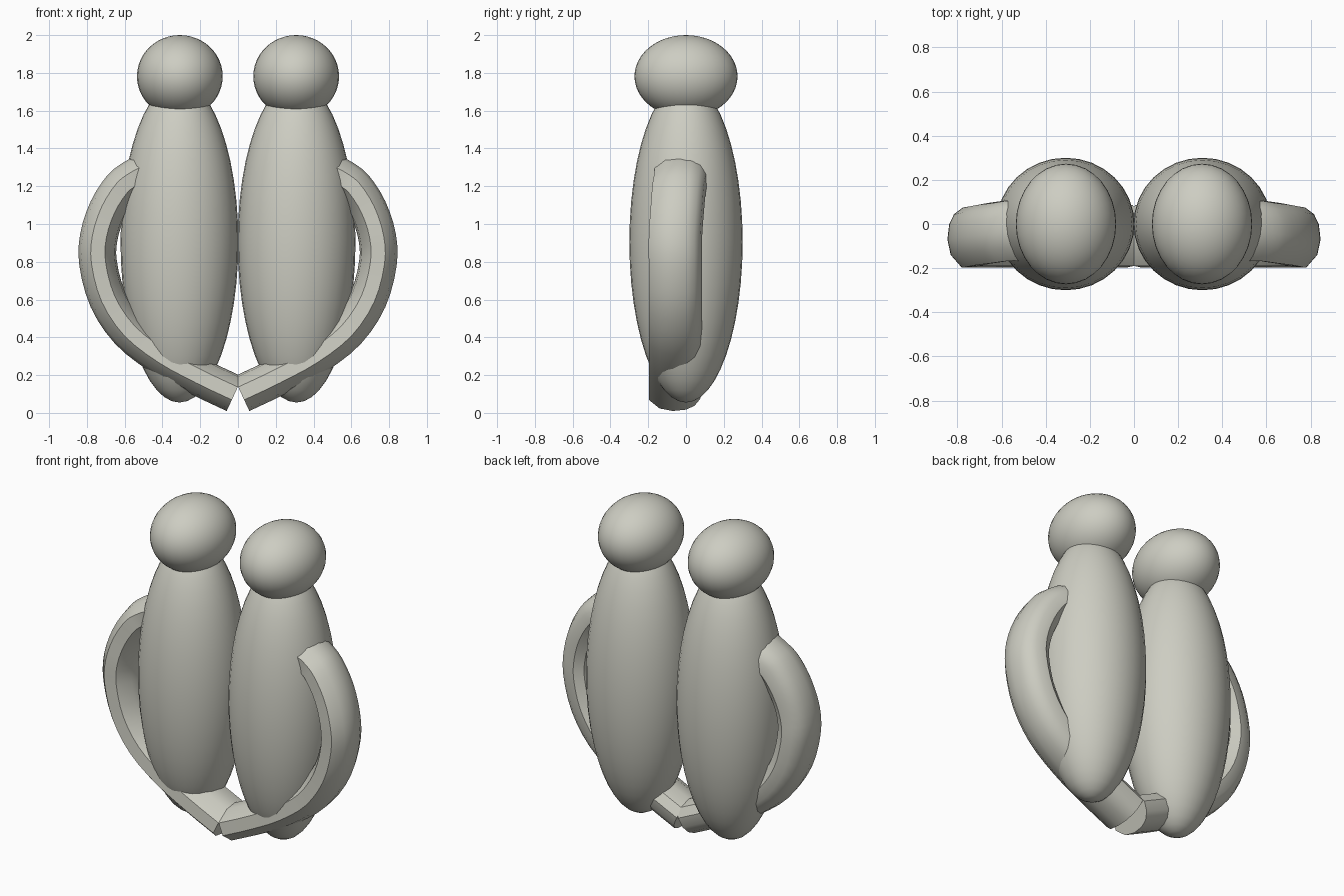
import bpy, bmesh, math
from mathutils import Vector

cube = bpy.data.objects.get("Cube")
if cube:
    bpy.data.objects.remove(cube, do_unlink=True)

# One warm grey for everything
grey = bpy.data.materials.new("warm_grey")
grey.use_nodes = True
colour = (0.61, 0.61, 0.54, 1)
grey.diffuse_color = colour
grey.node_tree.nodes["Principled BSDF"].inputs["Base Color"].default_value = colour


def finish(name, bm, angle):
    bmesh.ops.recalc_face_normals(bm, faces=bm.faces)
    mesh = bpy.data.meshes.new(name)
    bm.to_mesh(mesh)
    bm.free()
    mesh.materials.append(grey)
    obj = bpy.data.objects.new(name, mesh)
    bpy.context.collection.objects.link(obj)
    bpy.ops.object.select_all(action='DESELECT')
    obj.select_set(True)
    bpy.context.view_layer.objects.active = obj
    bpy.ops.object.shade_smooth_by_angle(angle=math.radians(angle))


def ellipsoid(name, centre, radii):
    bm = bmesh.new()
    bmesh.ops.create_uvsphere(bm, u_segments=32, v_segments=24, radius=1)
    bmesh.ops.scale(bm, vec=radii, verts=bm.verts)
    bmesh.ops.translate(bm, vec=centre, verts=bm.verts)
    finish(name, bm, 60)


def smooth_path(points, steps):
    """Catmull-Rom interpolation through the points."""
    p = [Vector(q) for q in points]
    p = [2 * p[0] - p[1]] + p + [2 * p[-1] - p[-2]]
    out = []
    for a, b, c, d in zip(p, p[1:], p[2:], p[3:]):
        for i in range(steps):
            t = i / steps
            out.append(0.5 * (2 * b + (c - a) * t + (2 * a - 5 * b + 4 * c - d) * t ** 2
                              + (3 * b - a - 3 * c + d) * t ** 3))
    return out + [p[-2]]


# Outer edge of the arm: x, y shift, z
ARM_PATH = [(0.53, 0.03, 1.365), (0.6, 0.03, 1.33), (0.69, 0.02, 1.26),
            (0.78, 0.01, 1.12), (0.835, 0, 0.95), (0.84, 0, 0.78),
            (0.78, 0, 0.56), (0.65, 0, 0.365), (0.46, 0, 0.215),
            (0.25, 0, 0.1), (0.06, 0, 0.01)]
# Cross-section: depth inward from the outer edge, y
ARM_SECTION = [(0, -0.07), (0.015, -0.14), (0.065, -0.197), (0.14, -0.19),
               (0.19, -0.11), (0.2, -0.03), (0.18, 0.05), (0.13, 0.085),
               (0.07, 0.075), (0.03, 0.045), (0.008, 0)]


def arm(name, side):
    bm = bmesh.new()
    path = smooth_path(ARM_PATH, 3)
    rings = []
    for i, p in enumerate(path):
        t = path[min(i + 1, len(path) - 1)] - path[max(i - 1, 0)]
        inward = Vector((t.z, 0, -t.x)).normalized()
        ring = []
        for depth, y in ARM_SECTION:
            v = p + inward * depth
            ring.append(bm.verts.new((side * v.x, v.y + y, v.z)))
        rings.append(ring)
    n = len(ARM_SECTION)
    for a, b in zip(rings, rings[1:]):
        for k in range(n):
            bm.faces.new((a[k], a[(k + 1) % n], b[(k + 1) % n], b[k]))
    bm.faces.new(rings[0])
    bm.faces.new(rings[-1])
    finish(name, bm, 30)


# Two mirrored figures joined by their arms
for label, side in (("left", 1), ("right", -1)):
    ellipsoid(label + "_body", (side * 0.31, 0, 0.905), (0.312, 0.3, 0.85))
    ellipsoid(label + "_head", (side * 0.308, 0, 1.782), (0.227, 0.273, 0.218))
    arm(label + "_arm", side)
